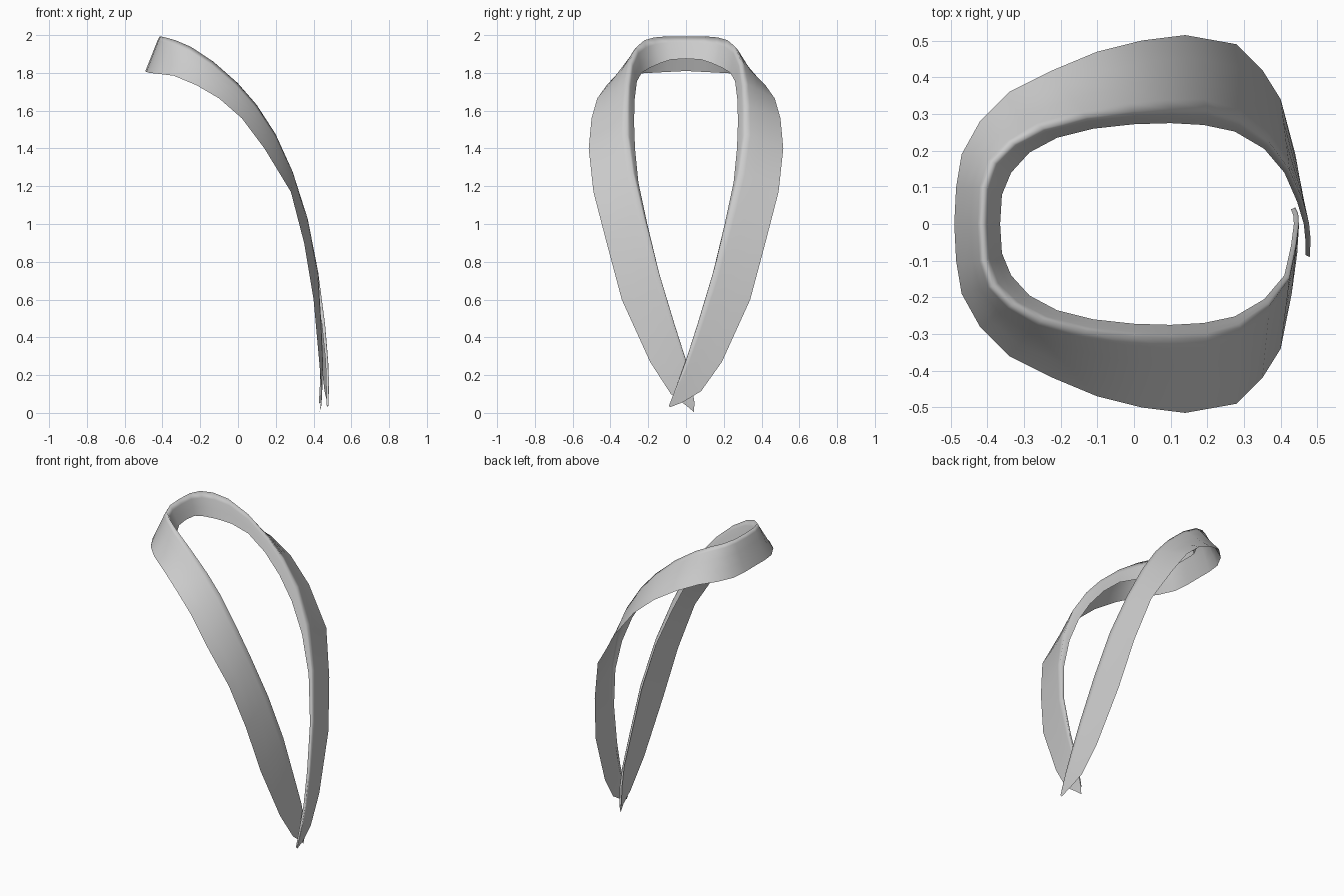
import bpy, bmesh
from mathutils import Vector

# Half-collar guide lines, from the centre back of the neck to the front crossing
outer = [(-.49, 0, 1.81), (-.485, .1, 1.805), (-.47, .19, 1.80), (-.42, .28, 1.795), (-.34, .36, 1.785),
         (-.22, .42, 1.735), (-.10, .47, 1.665), (.02, .50, 1.56), (.14, .515, 1.40), (.28, .49, 1.17),
         (.35, .42, .90), (.40, .34, .60)]
fold = [(-.415, 0, 2.0), (-.41, .1, 2.0), (-.385, .17, 1.995), (-.33, .22, 1.98), (-.25, .26, 1.945),
        (-.13, .29, 1.865), (0, .305, 1.75), (.1, .31, 1.635), (.2, .31, 1.48), (.29, .28, 1.28),
        (.37, .22, 1.03), (.425, .145, .75)]
lip = [(-.365, 0, 1.875), (-.36, .08, 1.87), (-.335, .14, 1.85), (-.285, .195, 1.825), (-.21, .235, 1.80),
       (-.11, .26, 1.755), (0, .272, 1.66), (.1, .275, 1.54), (.19, .27, 1.40), (.275, .252, 1.22),
       (.355, .205, 1.0), (.41, .14, .73)]

# Front ends: the far strip laps over the near one
over = ([(.44, .19, .27), (.458, .08, .115), (.472, -.02, .055), (.475, -.085, .03)],
        [(.462, .06, .47), (.478, 0, .28), (.482, -.04, .17), (.48, -.09, .04)],
        [(.445, .06, .46), (.463, 0, .28), (.467, -.04, .17), (.468, -.085, .04)])
under = ([(.43, .19, .27), (.445, .08, .10), (.442, 0, .04), (.432, -.042, .005)],
         [(.442, .06, .47), (.45, 0, .28), (.448, -.03, .16), (.44, -.045, .055)],
         [(.428, .06, .46), (.436, 0, .28), (.434, -.025, .16), (.428, -.04, .05)])


def section(o, f, l):
    """Flap, rounded fold and inner lip at one station."""
    o, f, l = Vector(o), Vector(f), Vector(l)
    near, inside = o.lerp(f, .85), f.lerp(l, .3)
    crown = (near + inside) * .1 + f * .8
    return [o, o.lerp(f, .3), o.lerp(f, .6), near, crown, inside, f.lerp(l, .65), l]


def half(ends, side):
    rows = [section(*p) for p in zip(outer + ends[0], fold + ends[1], lip + ends[2])]
    return [[Vector((v.x, v.y * side, v.z)) for v in row] for row in rows]


# Folded collar band, one continuous strip
rows = half(under, -1)[:0:-1] + half(over, 1)
bm = bmesh.new()
grid = [[bm.verts.new(v) for v in row] for row in rows]
for a, b in zip(grid, grid[1:]):
    for i in range(len(a) - 1):
        bm.faces.new((a[i], a[i + 1], b[i + 1], b[i]))
bmesh.ops.recalc_face_normals(bm, faces=bm.faces)
bm.faces.ensure_lookup_table()
back = min(bm.faces, key=lambda f: f.calc_center_median().x)
if back.normal.x > 0:
    bmesh.ops.reverse_faces(bm, faces=bm.faces)
mesh = bpy.data.meshes.new("collar_band")
bm.to_mesh(mesh)
bm.free()
for p in mesh.polygons:
    p.use_smooth = True
collar = bpy.data.objects.new("collar_band", mesh)
bpy.context.collection.objects.link(collar)
